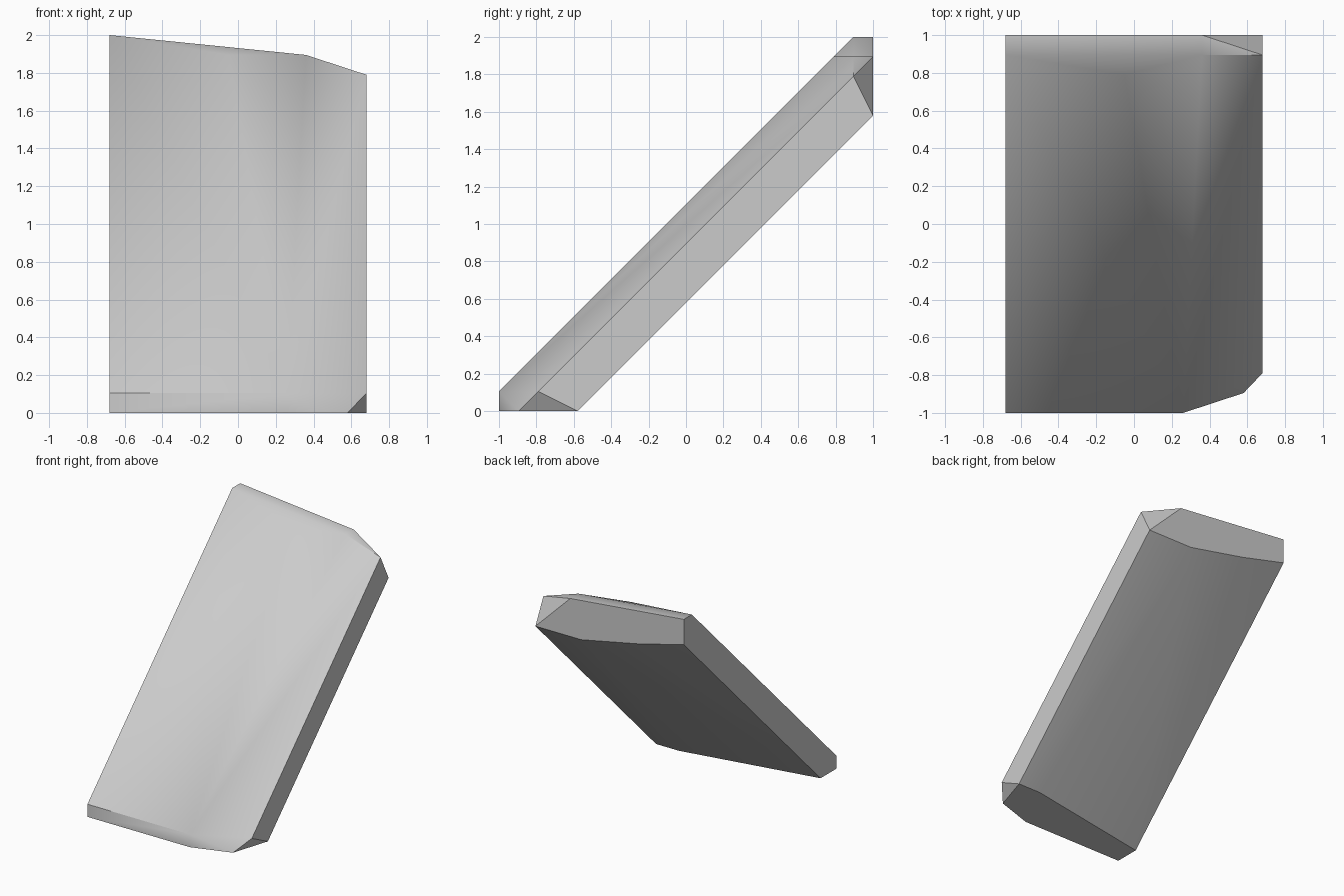
import bpy
import bmesh
import math

cube = bpy.data.objects.get("Cube")
if cube:
    bpy.data.objects.remove(cube, do_unlink=True)

# One plain grey
grey = bpy.data.materials.new("light_grey")
grey.use_nodes = True
colour = (0.6, 0.6, 0.6, 1)
grey.diffuse_color = colour
grey.node_tree.nodes["Principled BSDF"].inputs["Base Color"].default_value = colour

W = 0.68    # half width
C = 0.105   # size of the corner cuts

# Foot: vertical front lip, flat underside and cut right corner
foot = [
    (-W, -1, 0), (-W, -1, C), (0.26, -1, C), (0.26, -1, 0),
    (0.58, C - 1, 0), (W, 2 * C - 1, C),
    (W, 4 * C - 1, 0), (0.47, 4 * C - 1, 0), (-W, 2 * C - 1, 0),
]

# Head: narrow sloping ridge, cut right corner and vertical back
head = [
    (-W, 1 - C, 2), (-W, 1, 2), (0.36, 1, 2 - C), (0.36, 1 - C, 2 - C),
    (-0.05, 1 - 2 * C, 2 - C), (W, 1 - C, 2 - 2 * C),
    (W, 1, 2 - 4 * C), (0.26, 1, 2 - 4 * C),
    (-0.26, 1, 2 - 3 * C), (-W, 1, 2 - 2 * C),
]

# Skin the leaning slab between both ends
bm = bmesh.new()
for point in foot + head:
    bm.verts.new(point)
bmesh.ops.convex_hull(bm, input=bm.verts[:])
bmesh.ops.dissolve_limit(bm, angle_limit=math.radians(0.5),
                         verts=bm.verts[:], edges=bm.edges[:])
bmesh.ops.recalc_face_normals(bm, faces=bm.faces[:])

mesh = bpy.data.meshes.new("leaning_slab")
bm.to_mesh(mesh)
bm.free()
mesh.materials.append(grey)
slab = bpy.data.objects.new("leaning_slab", mesh)
bpy.context.collection.objects.link(slab)

# Soft broad faces, crisp cut edges
bpy.ops.object.select_all(action="DESELECT")
slab.select_set(True)
bpy.context.view_layer.objects.active = slab
bpy.ops.object.shade_smooth_by_angle(angle=math.radians(30))
